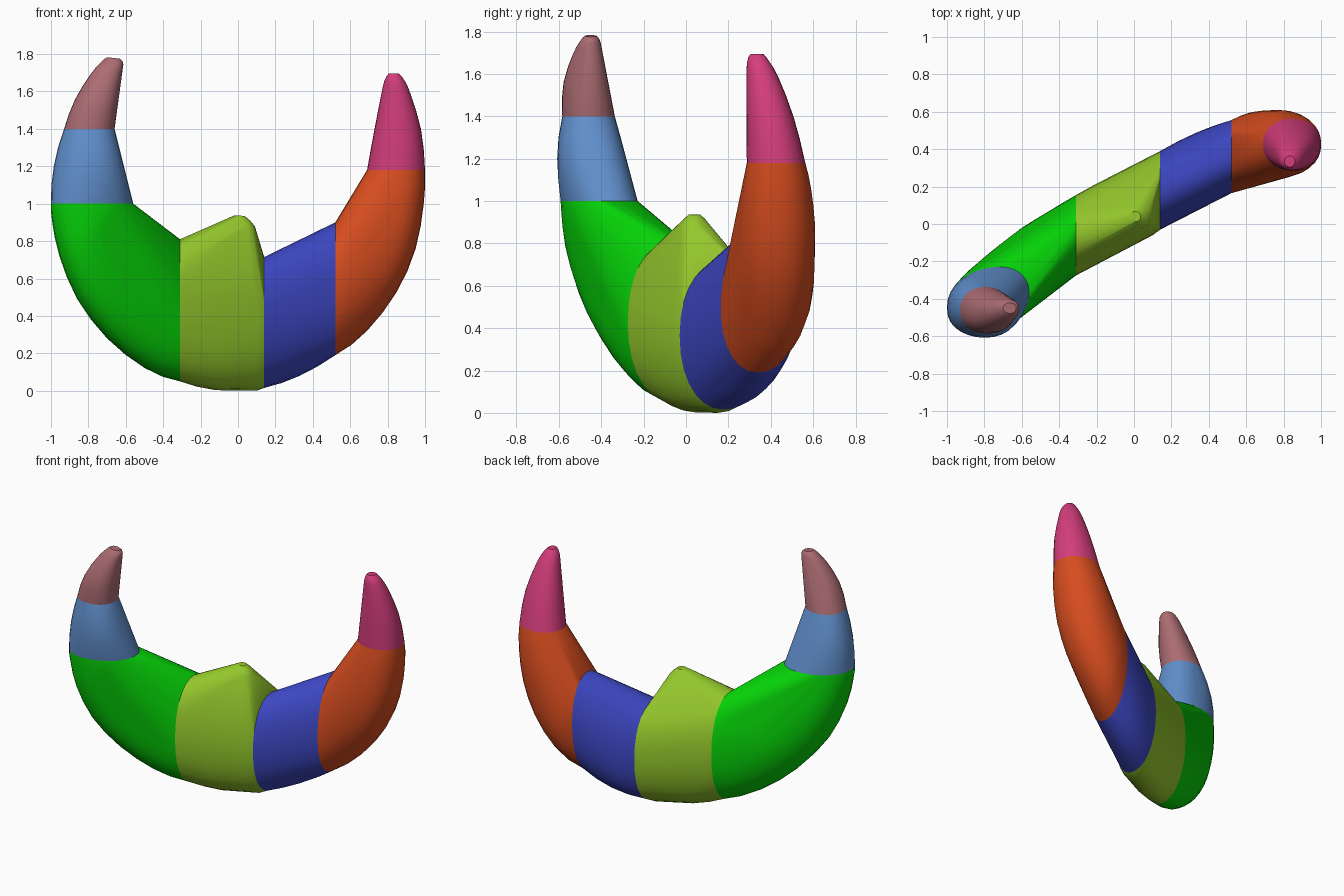
import bpy, bmesh, math

cube = bpy.data.objects.get("Cube")
if cube:
    bpy.data.objects.remove(cube, do_unlink=True)

SIDES = 28


def material(name, rgb):
    """One flat colour, given as display values and stored as linear."""
    col = [(c / 255) ** 2.2 for c in rgb] + [1]
    mat = bpy.data.materials.new(name)
    mat.use_nodes = True
    mat.diffuse_color = col
    mat.node_tree.nodes["Principled BSDF"].inputs["Base Color"].default_value = col
    return mat


def section(outer, inner, y, half, skew=0):
    """Section from an outer (x, z) to an inner (x, z) point, widened along y."""
    return (*outer, *inner, y, half, skew)


def ring(xo, zo, xi, zi, y, half, skew):
    """Points around one section."""
    for i in range(SIDES):
        a = math.tau * i / SIDES
        c, s = [math.copysign(abs(f) ** 0.93, f) for f in (math.cos(a), math.sin(a))]
        yield ((xo + xi) / 2 + c * (xo - xi) / 2,
               y + s * half + c * skew,
               (zo + zi) / 2 + c * (zo - zi) / 2)


def rounded(run):
    """Add a smoothly interpolated section between each neighbouring pair."""
    def beyond(a, b, c):
        return [3 * p - 3 * q + r for p, q, r in zip(a, b, c)]
    ext = [beyond(*run[:3]), *run, beyond(*run[:-4:-1])]
    mids = [[(9 * (b + c) - a - d) / 16 for a, b, c, d in zip(*ext[i:i + 4])]
            for i in range(len(run) - 1)]
    return run + mids


def segment(name, mat, sections):
    """Convex solid wrapped around a run of sections."""
    bm = bmesh.new()
    for s in sections:
        for p in ring(*s):
            bm.verts.new(p)
    hull = bmesh.ops.convex_hull(bm, input=bm.verts)
    loose = {g for g in hull["geom_interior"] + hull["geom_unused"]
             if isinstance(g, bmesh.types.BMVert)}
    bmesh.ops.delete(bm, geom=list(loose), context="VERTS")
    bmesh.ops.recalc_face_normals(bm, faces=bm.faces)
    me = bpy.data.meshes.new(name)
    bm.to_mesh(me)
    bm.free()
    me.materials.append(mat)
    ob = bpy.data.objects.new(name, me)
    bpy.context.collection.objects.link(ob)
    bpy.ops.object.select_all(action="DESELECT")
    ob.select_set(True)
    bpy.context.view_layer.objects.active = ob
    bpy.ops.object.shade_smooth_by_angle(angle=math.radians(35))


# Sections shared by neighbouring segments
right_tip_cut = section((-.93, 1.4), (-.66, 1.4), -.46, .124)
right_arm_cut = section((-1, 1), (-.56, 1), -.41, .176, -.04)
right_base_cut = section((-.31, .05), (-.31, .81), -.06, .215)
left_base_cut = section((.14, .015), (.14, .715), .18, .21)
left_arm_cut = section((.52, .19), (.52, .9), .36, .195, -.02)
left_tip_cut = section((1, 1.18), (.69, 1.18), .425, .138)

# Right arm, from the tip down
segment("right_tip", material("dusty rose", (170, 108, 114)), rounded([
    right_tip_cut,
    section((-.87, 1.56), (-.642, 1.56), -.475, .103),
    section((-.79, 1.69), (-.625, 1.69), -.465, .07),
    section((-.735, 1.755), (-.613, 1.745), -.453, .05),
    section((-.70, 1.783), (-.63, 1.775), -.45, .028)]))

segment("right_upper_arm", material("sky blue", (98, 144, 206)), rounded([
    right_arm_cut,
    section((-.985, 1.2), (-.61, 1.2), -.445, .163),
    right_tip_cut]))

segment("right_lower_arm", material("bright green", (14, 210, 16)), rounded([
    right_base_cut,
    section((-.5, .122), (-.37, .84), -.135, .215, -.02),
    section((-.7, .28), (-.45, .88), -.225, .215, -.04),
    section((-.86, .49), (-.5, .92), -.305, .205, -.06),
    section((-.955, .72), (-.54, .97), -.37, .195, -.05),
    section((-.993, .9), (-.55, .98), -.4, .181, -.04),
    right_arm_cut]))

# Middle, with the raised peak
segment("middle", material("lime", (148, 200, 48)), [
    right_base_cut,
    section((-.22, .022), (-.22, .77), -.01, .215),
    section((-.12, .003), (-.12, .75), .04, .213),
    section((.1, 0), (.1, .75), .15, .21),
    section((-.06, .89), (.09, .88), .04, .068),
    section((-.045, .92), (.065, .91), .04, .05),
    section((-.02, .937), (.035, .935), .04, .028),
    left_base_cut])

# Left arm, from the base up
segment("left_base", material("royal blue", (64, 74, 196)), rounded([
    left_base_cut,
    section((.33, .08), (.33, .8), .282, .205),
    left_arm_cut]))

segment("left_arm", material("burnt orange", (214, 78, 36)), rounded([
    left_arm_cut,
    section((.69, .32), (.56, .92), .4, .197, .01),
    section((.85, .53), (.6, .96), .418, .19, .01),
    section((.95, .76), (.64, 1.04), .428, .18),
    section((.993, 1), (.68, 1.12), .428, .162),
    left_tip_cut]))

segment("left_tip", material("raspberry", (212, 64, 124)), rounded([
    left_tip_cut,
    section((.978, 1.4), (.73, 1.4), .396, .111),
    section((.925, 1.58), (.765, 1.58), .362, .076),
    section((.893, 1.655), (.782, 1.655), .342, .054),
    section((.86, 1.695), (.805, 1.695), .335, .03)]))
